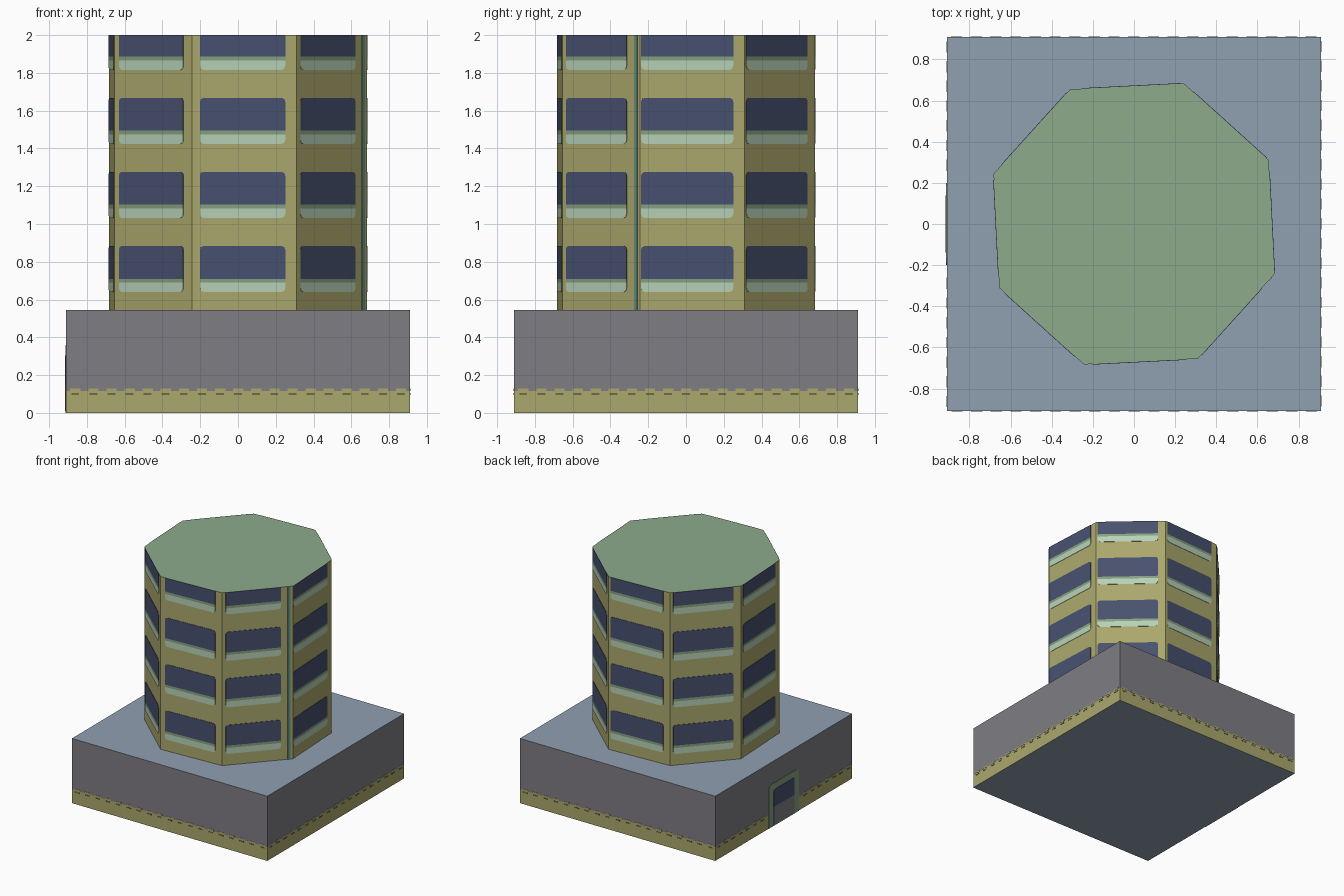
import bpy, bmesh, math
from mathutils import Vector

if "Cube" in bpy.data.objects:
    bpy.data.objects.remove(bpy.data.objects["Cube"])


def mat(name, hexcode):
    m = bpy.data.materials.new(name)
    srgb = [int(hexcode[i:i + 2], 16) / 255 for i in (0, 2, 4)]
    lin = [c / 12.92 if c <= 0.04045 else ((c + 0.055) / 1.055) ** 2.4 for c in srgb]
    m.diffuse_color = (*lin, 1)
    m.use_nodes = True
    m.node_tree.nodes["Principled BSDF"].inputs["Base Color"].default_value = m.diffuse_color
    return m


OCHRE = mat("ochre wall", "aba86d")
GREY = mat("grey podium", "7f7d83")
SLATE = mat("blue grey slab", "90a0b0")
GREEN = mat("green roof", "8cab8b")
NAVY = mat("navy glass", "48516f")
PALE = mat("pale green sill", "b7d1b7")
TRIM = mat("mid green trim", "86a181")
TEAL = mat("teal pipe", "649080")
OLIVE = mat("olive shadow line", "706c44")


def finish(name, bm, mats):
    bmesh.ops.recalc_face_normals(bm, faces=bm.faces)
    me = bpy.data.meshes.new(name)
    bm.to_mesh(me)
    bm.free()
    for m in mats:
        me.materials.append(m)
    ob = bpy.data.objects.new(name, me)
    bpy.context.collection.objects.link(ob)
    return ob


def ring(sides, radius, start):
    return [Vector((radius * math.cos(start + math.tau * i / sides),
                    radius * math.sin(start + math.tau * i / sides), 0)) for i in range(sides)]


def prism(name, pts, levels, mats, rule):
    """Stacked rings, capped; rule(face) gives the material index."""
    bm = bmesh.new()
    rows = [[bm.verts.new((p.x, p.y, z)) for p in pts] for z in levels]
    n = len(pts)
    for lo, hi in zip(rows, rows[1:]):
        for i in range(n):
            j = (i + 1) % n
            bm.faces.new((lo[i], lo[j], hi[j], hi[i]))
    bm.faces.new(rows[0][::-1])
    bm.faces.new(rows[-1])
    bm.normal_update()
    for f in bm.faces:
        f.material_index = rule(f)
    return finish(name, bm, mats)


def plate(bm, pts, side, t0, t1, z0, z1, r_low=0, r_high=0, thick=0.003):
    """Thin plate on one wall, spanning t0..t1 of its width, corners optionally rounded."""
    a, b = pts[side], pts[(side + 1) % len(pts)]
    along = (b - a).normalized()
    out = Vector((along.y, -along.x, 0))
    w = (b - a).length
    x0, x1 = t0 * w, t1 * w
    outline = []
    for cx, cz, sx, sz, r, start in ((x0, z0, 1, 1, r_low, 180), (x1, z0, -1, 1, r_low, 270),
                                     (x1, z1, -1, -1, r_high, 0), (x0, z1, 1, -1, r_high, 90)):
        for d in ((0, 45, 90) if r else (0,)):
            g = math.radians(start + d)
            outline.append((cx + sx * r + r * math.cos(g), cz + sz * r + r * math.sin(g)))
    back, front = [[bm.verts.new(a + along * x + out * o + Vector((0, 0, z))) for x, z in outline]
                   for o in (0, thick)]
    bm.faces.new(back[::-1])
    bm.faces.new(front)
    for i in range(len(outline)):
        j = (i + 1) % len(outline)
        bm.faces.new((back[i], back[j], front[j], front[i]))


BASE_TOP, TOP, BAND = 0.545, 2.0, 0.116
base = ring(4, 0.91 * math.sqrt(2), math.radians(-45))
tower = ring(8, 0.725, math.radians(-19.6))

# Podium: slate top and bottom, ochre foot band, grey walls
prism("podium", base, (0, BAND, BASE_TOP), (GREY, OCHRE, SLATE),
      lambda f: 2 if abs(f.normal.z) > 0.5 else int(f.calc_center_median().z < BAND))

# Octagonal tower with green roof
prism("tower", tower, (BASE_TOP, TOP), (OCHRE, GREEN), lambda f: int(f.normal.z > 0.5))

# Window bands: glass, trim strip and sill on every wall and floor
glass, strips, sills = bmesh.new(), bmesh.new(), bmesh.new()
for side in range(8):
    t0 = 0.01 + 0.011 * side if side < 7 else 0.05
    t1 = 0.89 if side < 7 else 0.83
    for floor in range(4):
        z = 0.64 + 0.392 * floor
        top = min(z + 0.243, TOP)
        plate(glass, tower, side, t0, t1, z + 0.07, top, 0, 0.018 if top < TOP else 0)
        plate(strips, tower, side, t0, t1, z + 0.05, z + 0.07)
        plate(sills, tower, side, t0, t1, z, z + 0.05, 0.02, 0)
finish("window_glass", glass, [NAVY])
finish("window_trim", strips, [TRIM])
finish("window_sills", sills, [PALE])

# Drain pipe stripe beside the right wall
pipe = bmesh.new()
plate(pipe, tower, 7, 0.925, 0.965, BASE_TOP, TOP)
finish("pipe_stripe", pipe, [TEAL])

# Toothed edge of the foot band, with short dark dashes below
teeth, dashes = bmesh.new(), bmesh.new()
COUNT = 19
for side in range(4):
    for i in range(COUNT):
        t = i / COUNT
        if side == 2 and 0.35 < t < 0.61:      # leave room for the door
            continue
        plate(teeth, base, side, t + 0.012, t + 0.042, BAND, BAND + 0.012, thick=0.002)
        plate(dashes, base, side, t + 0.015, t + 0.038, 0.096, 0.106, thick=0.002)
finish("band_teeth", teeth, [OCHRE])
finish("band_dashes", dashes, [OLIVE])

# Door on the left wall
for name, m, args, thick in (
        ("door_frame", TRIM, (0.39, 0.61, 0.0, 0.36, 0, 0.035), 0.003),
        ("door_panel", GREY, (0.424, 0.576, 0.01, 0.16), 0.006),
        ("door_glass", NAVY, (0.424, 0.576, 0.16, 0.305, 0, 0.02), 0.006)):
    bm = bmesh.new()
    plate(bm, base, 2, *args, thick=thick)
    finish(name, bm, [m])
